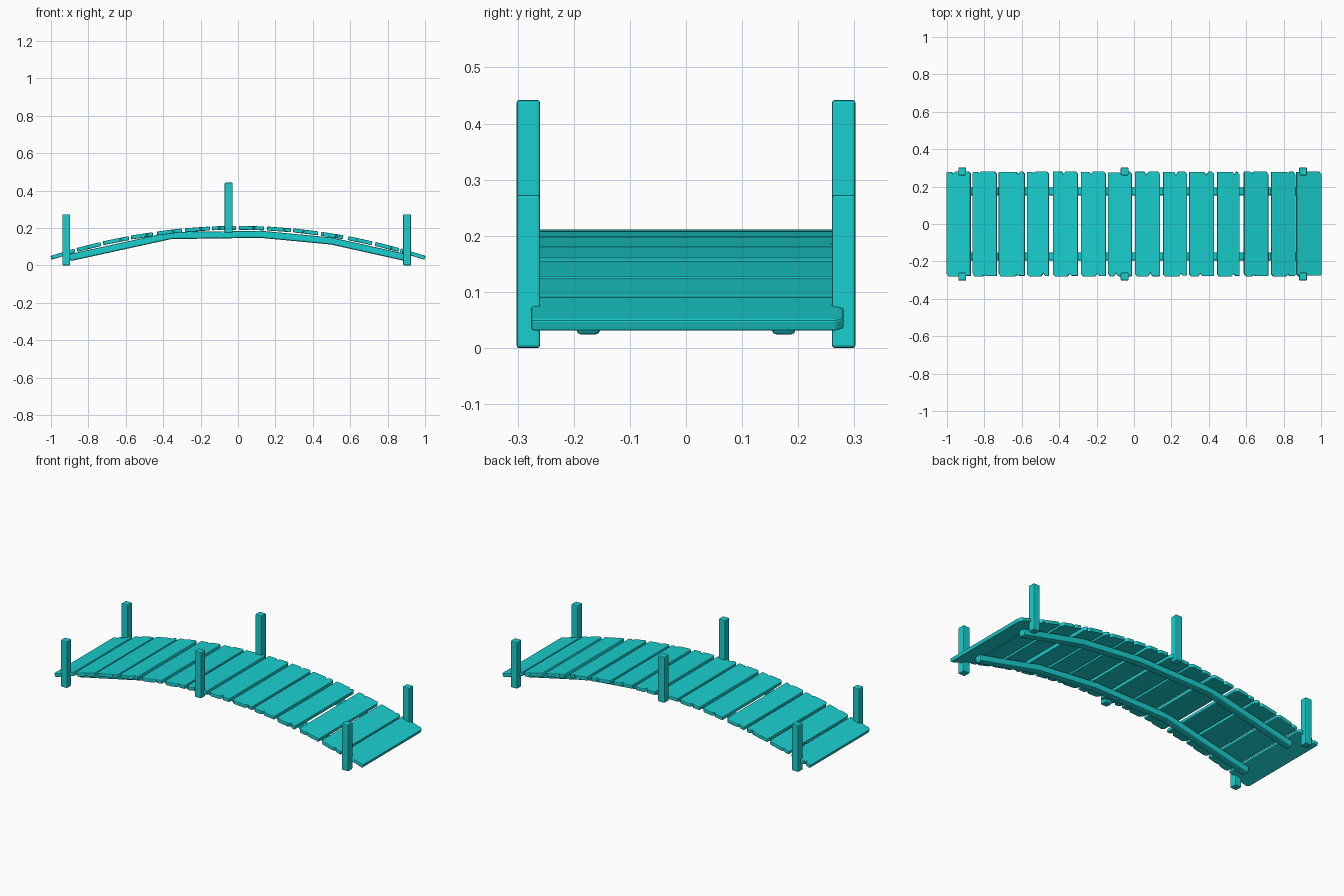
import bpy, bmesh, math, random
from mathutils import Vector

if "Cube" in bpy.data.objects:
    bpy.data.objects.remove(bpy.data.objects["Cube"])

random.seed(7)
teal = bpy.data.materials.new("teal")
teal.diffuse_color = (0.01, 0.62, 0.62, 1)
teal.use_nodes = True
teal.node_tree.nodes["Principled BSDF"].inputs["Base Color"].default_value = teal.diffuse_color


def finish(name, bm, bevel, segments=2):
    bmesh.ops.recalc_face_normals(bm, faces=bm.faces)
    me = bpy.data.meshes.new(name)
    bm.to_mesh(me)
    bm.free()
    me.materials.append(teal)
    ob = bpy.data.objects.new(name, me)
    bpy.context.collection.objects.link(ob)
    m = ob.modifiers.new("worn_edges", 'BEVEL')
    m.width, m.segments = bevel, segments
    m.limit_method, m.angle_limit = 'ANGLE', math.radians(30)
    return ob


def arch(x):
    return 0.20 - 0.16 * x * x


# Deck plank: board outline with chipped ends, extruded and laid on the arch
def plank(i, x0, x1):
    xc = (x0 + x1) / 2
    tilt = math.atan(0.32 * xc)
    w, h, t = (x1 - x0) / 2 / math.cos(tilt), 0.281, 0.021
    outline = []
    for s in (-1, 1):
        n, d = random.uniform(-0.55, 0.55) * w, random.uniform(0.008, 0.02)
        slant = random.uniform(0, 0.006)
        # one V-shaped chip, plus one nicked corner
        outline += [(s * w, s * (h - 0.014)), (s * (w - 0.012), s * h),
                    (s * (n + 0.012), s * h), (s * n, s * (h - d)),
                    (s * (n - 0.010), s * (h - slant)),
                    (-s * w, s * (h - slant))]
    bm = bmesh.new()
    f = bm.faces.new([bm.verts.new((x, y, -t / 2)) for x, y in outline])
    top = bmesh.ops.extrude_face_region(bm, geom=[f])
    bmesh.ops.translate(bm, vec=(0, 0, t), verts=[
        v for v in top["geom"] if isinstance(v, bmesh.types.BMVert)])
    ob = finish(f"deck_plank_{i + 1}", bm, 0.004)
    ob.location = (xc, 0, arch(xc))
    ob.rotation_euler.y = tilt + random.uniform(-0.012, 0.012)


spans = [(-1, -.872), (-.861, -.733), (-.722, -.583), (-.572, -.455),
         (-.433, -.3), (-.283, -.15), (-.139, -.011), (.005, .139),
         (.155, .283), (.294, .428), (.444, .562), (.588, .717),
         (.733, .861), (.868, 1)]
for i, (a, b) in enumerate(spans):
    plank(i, a, b)

# Support beams: square section swept along a segmented arch
path = [(-.90, .041), (-.36, .159), (.12, .166), (.50, .130), (.90, .041)]
for side, y in (("front", -.174), ("back", .174)):
    bm = bmesh.new()
    rings = []
    for k, (x, z) in enumerate(path):
        p, q = path[max(k - 1, 0)], path[min(k + 1, len(path) - 1)]
        d = Vector((q[0] - p[0], 0, q[1] - p[1])).normalized()
        up = Vector((-d.z, 0, d.x))
        c = Vector((x, y, z))
        rings.append([bm.verts.new(c + up * u * .019 + Vector((0, v * .021, 0)))
                      for u, v in ((-1, -1), (-1, 1), (1, 1), (1, -1))])
    for r, s in zip(rings, rings[1:]):
        for j in range(4):
            bm.faces.new((r[j], r[(j + 1) % 4], s[(j + 1) % 4], s[j]))
    bm.faces.new(rings[0])
    bm.faces.new(rings[-1])
    finish(f"{side}_support_beam", bm, 0.008)

# Railing posts
for place, x, z0, z1 in (("left", -.918, 0, .273), ("middle", -.05, .172, .442),
                         ("right", .904, 0, .273)):
    for side, y in (("front", -.281), ("back", .281)):
        bm = bmesh.new()
        bmesh.ops.create_cube(bm, size=1)
        bmesh.ops.scale(bm, vec=(.042, .042, z1 - z0), verts=bm.verts)
        ob = finish(f"{place}_{side}_post", bm, 0.005)
        ob.location = (x, y, (z0 + z1) / 2)
